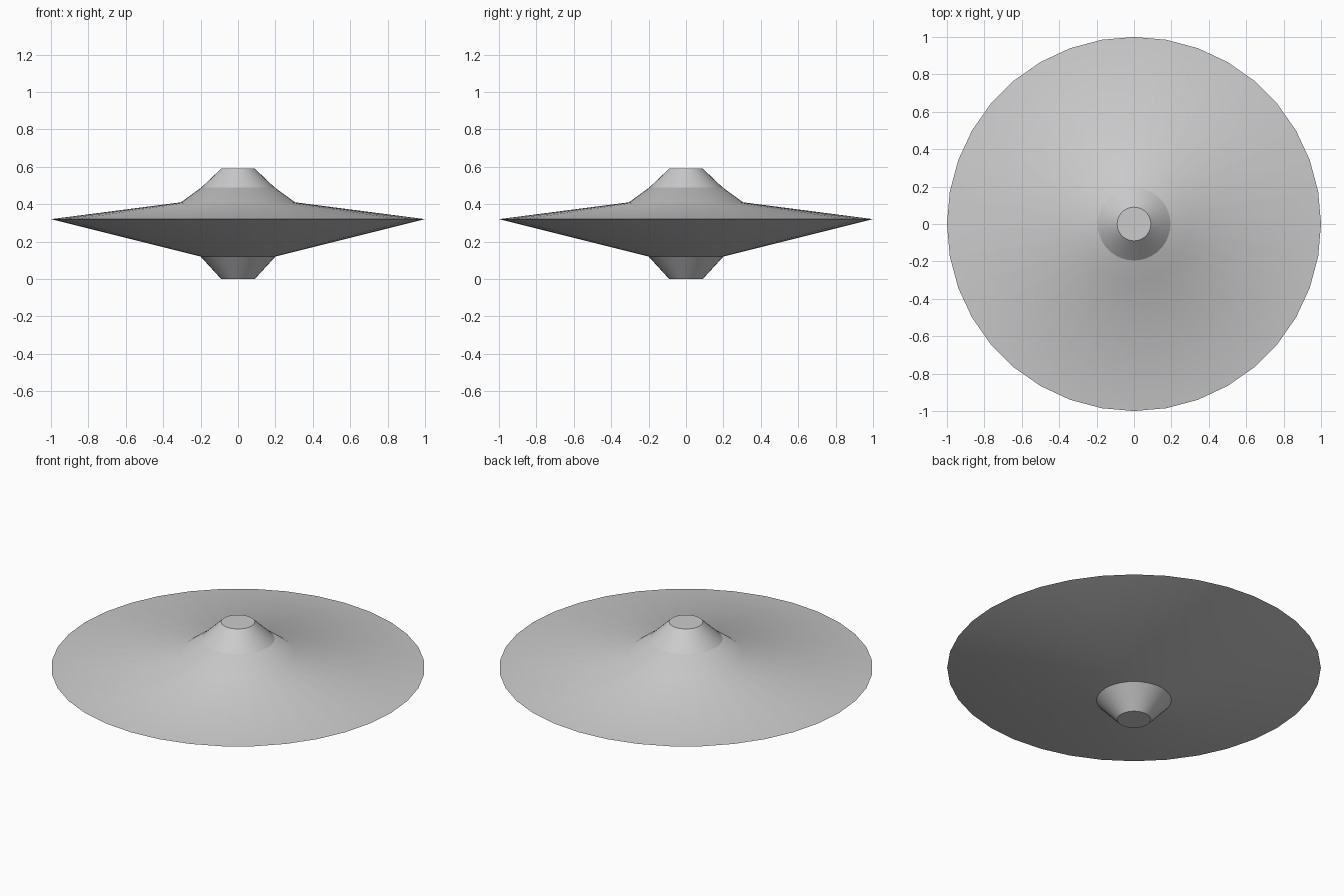
import bpy
import bmesh
import math

SIDES = 36

old = bpy.data.objects.get("Cube")
if old:
    bpy.data.objects.remove(old, do_unlink=True)

# One plain grey for the whole body
grey = bpy.data.materials.new("light grey")
grey.use_nodes = True
colour = (0.6, 0.6, 0.6, 1)
grey.diffuse_color = colour
grey.node_tree.nodes["Principled BSDF"].inputs["Base Color"].default_value = colour


def turned(name, profile):
    """Turn a (radius, height) profile, listed bottom to top, and cap both ends."""
    bm = bmesh.new()
    rings = []
    for r, z in profile:
        angles = [math.tau * i / SIDES for i in range(SIDES)]
        rings.append([bm.verts.new((r * math.cos(a), r * math.sin(a), z)) for a in angles])
    for low, high in zip(rings, rings[1:]):
        for i in range(SIDES):
            j = (i + 1) % SIDES
            bm.faces.new((low[i], low[j], high[j], high[i]))
    bm.faces.new(rings[0][::-1])
    bm.faces.new(rings[-1])
    mesh = bpy.data.meshes.new(name)
    bm.to_mesh(mesh)
    bm.free()
    mesh.materials.append(grey)
    obj = bpy.data.objects.new(name, mesh)
    bpy.context.collection.objects.link(obj)
    bpy.ops.object.select_all(action="DESELECT")
    obj.select_set(True)
    bpy.context.view_layer.objects.active = obj
    bpy.ops.object.shade_smooth_by_angle(angle=math.radians(40))
    return obj


# Wide thin disc with a raised collar on top
turned("saucer_disc", [(0.2, 0.12), (1, 0.32), (0.305, 0.41), (0.195, 0.49)])

# Tapered hubs above and below the disc
turned("upper_hub", [(0.195, 0.49), (0.09, 0.59)])
turned("lower_hub", [(0.09, 0), (0.2, 0.12)])
